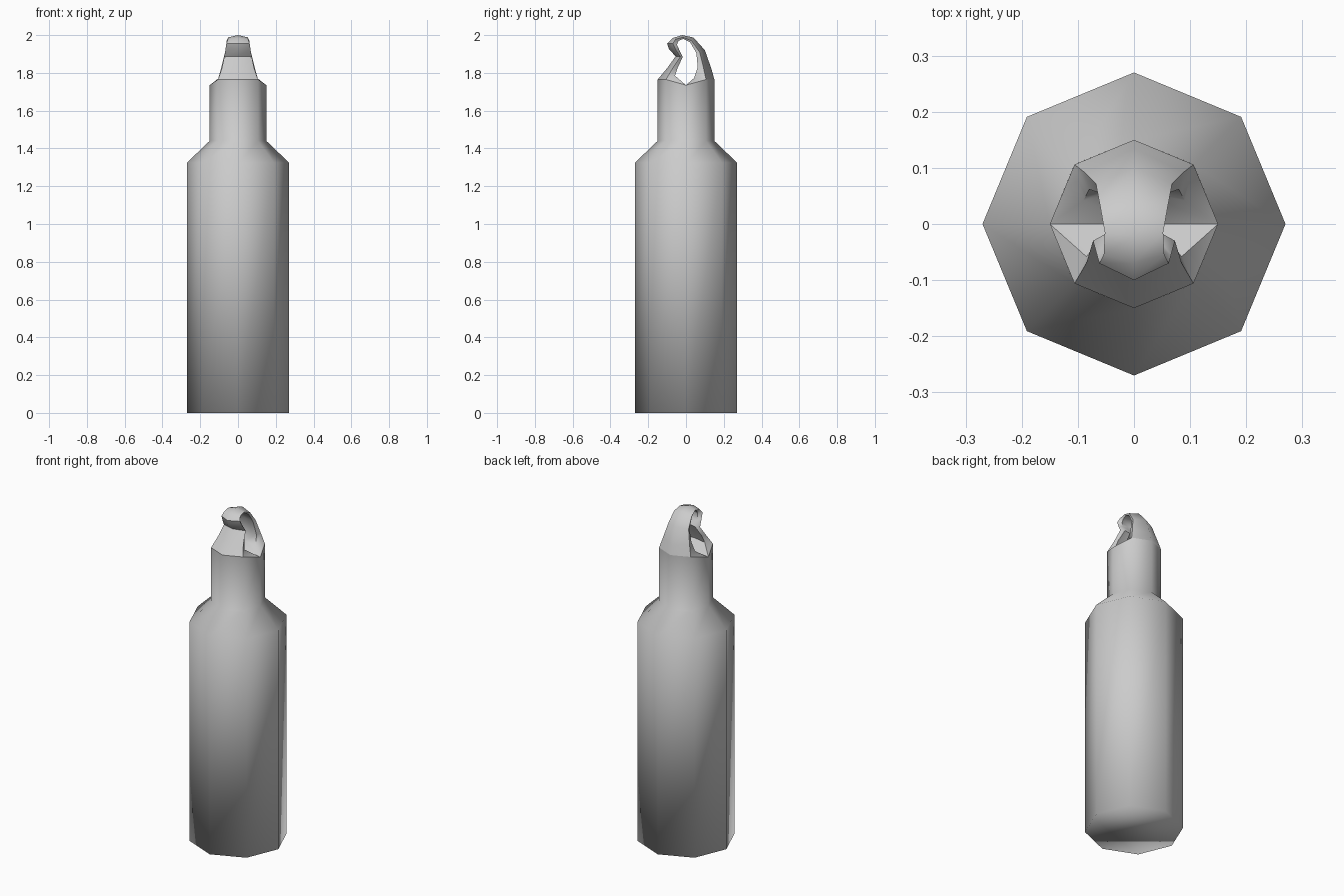
import bpy, bmesh, math

if "Cube" in bpy.data.objects:
    bpy.data.objects.remove(bpy.data.objects["Cube"])


def make_object(name, verts, faces, sharp_angle=None):
    mesh = bpy.data.meshes.new(name)
    mesh.from_pydata(verts, [], faces)
    bm = bmesh.new()
    bm.from_mesh(mesh)
    bmesh.ops.recalc_face_normals(bm, faces=bm.faces)
    bm.to_mesh(mesh)
    bm.free()
    mesh.shade_smooth()
    if sharp_angle:
        mesh.set_sharp_from_angle(angle=math.radians(sharp_angle))
    obj = bpy.data.objects.new(name, mesh)
    bpy.context.collection.objects.link(obj)
    return obj


# Bottle: eight-sided rings, the rim dips at both sides
SIDES = 8
profile = [(0.27, 0), (0.27, 1.325), (0.15, 1.44), (0.15, 1.765)]
verts, faces = [], [tuple(range(SIDES))]
for k, (r, z) in enumerate(profile):
    for i in range(SIDES):
        a = i * math.tau / SIDES
        dip = 0.03 if k == 3 and i % 4 == 0 else 0
        verts.append((r * math.cos(a), r * math.sin(a), z - dip))
for k in range(len(profile) - 1):
    for i in range(SIDES):
        j = (i + 1) % SIDES
        faces.append((k * SIDES + i, k * SIDES + j,
                      (k + 1) * SIDES + j, (k + 1) * SIDES + i))
make_object("bottle", verts, faces)

# Cap loop: cross-sections from the front rim over the top to the back rim
# (outer middle y, z | outer edge x, y, z | inner edge x, y, z)
sections = [
    (-.150, 1.765, .106, -.106, 1.765, .085, -.058, 1.785),
    (-.100, 1.825, .085, -.070, 1.825, .075, -.045, 1.825),
    (-.055, 1.888, .073, -.030, 1.885, .050, -.017, 1.885),
    (-.090, 1.925, .066, -.055, 1.925, .050, -.035, 1.920),
    (-.100, 1.955, .062, -.070, 1.955, .045, -.048, 1.950),
    (-.070, 1.985, .054, -.055, 1.978, .044, -.040, 1.970),
    (-.020, 2.000, .052, -.015, 1.988, .046, -.015, 1.980),
    (.040, 1.987, .060, .030, 1.970, .055, .022, 1.962),
    (.100, 1.920, .068, .072, 1.910, .062, .055, 1.905),
    (.135, 1.820, .088, .092, 1.830, .080, .062, 1.830),
    (.150, 1.765, .106, .106, 1.765, .090, .042, 1.772),
]
verts, faces = [], []
for my, mz, ex, ey, ez, ix, iy, iz in sections:
    inner_mid = (0, iy + (my - ey) * 0.4, iz + (mz - ez) * 0.4)
    verts += [(-ex, ey, ez), (0, my, mz), (ex, ey, ez),
              (ix, iy, iz), inner_mid, (-ix, iy, iz)]
for k in range(len(sections) - 1):
    for i in range(6):
        j = (i + 1) % 6
        faces.append((k * 6 + i, k * 6 + j, k * 6 + 6 + j, k * 6 + 6 + i))

# Cap floor: a valley running side to side under the loop
left, centre, right = range(len(verts), len(verts) + 3)
verts += [(-0.15, 0, 1.735), (0, 0, 1.735), (0.15, 0, 1.735)]
for base in (0, (len(sections) - 1) * 6):
    faces += [(base + 5, base + 4, centre, left),
              (base + 4, base + 3, right, centre),
              (base, base + 5, left),
              (base + 3, base + 2, right)]
make_object("cap_loop", verts, faces, 55)
